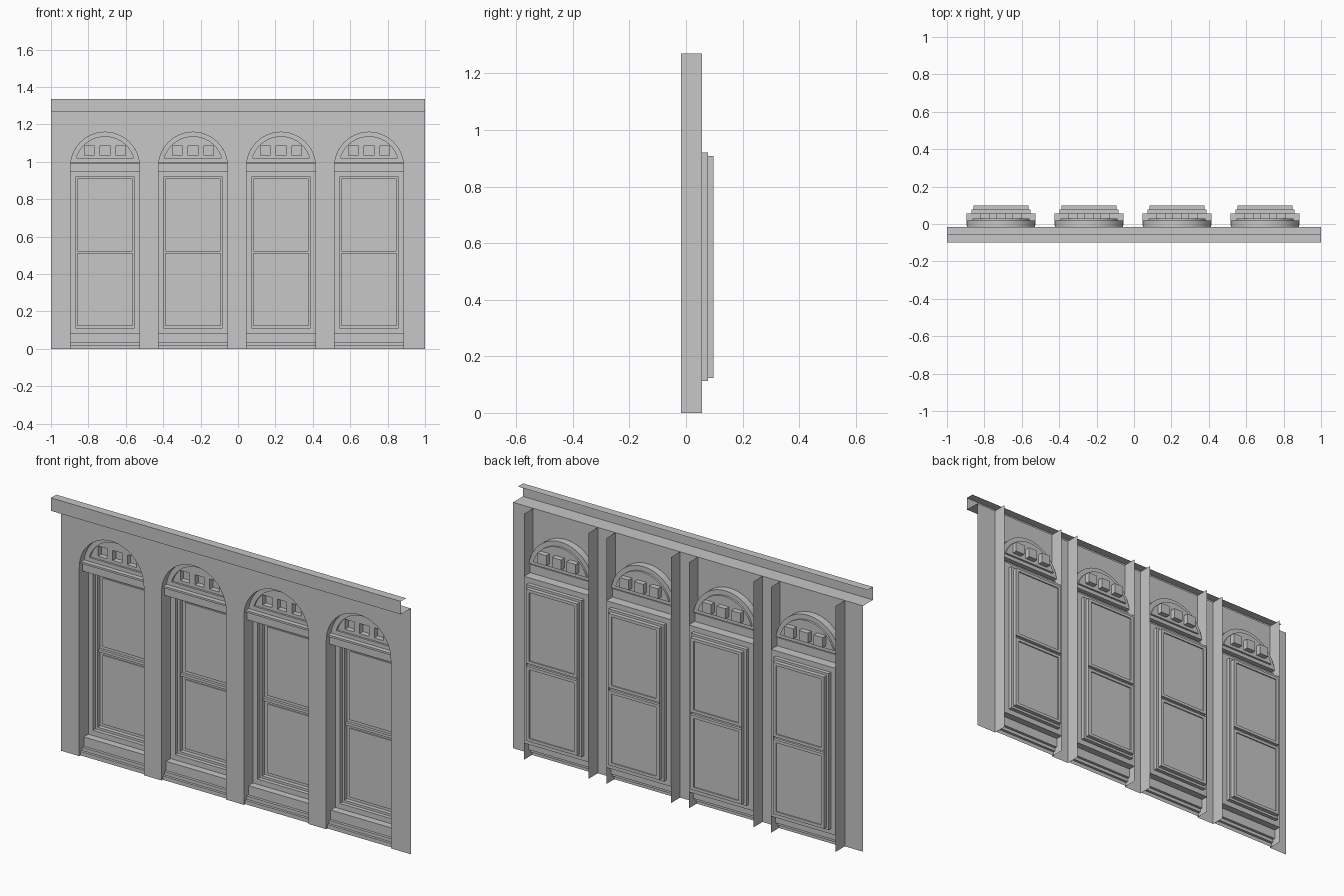
import bpy
import bmesh
import math

cube = bpy.data.objects.get("Cube")
if cube:
    bpy.data.objects.remove(cube, do_unlink=True)

grey = bpy.data.materials.new("stone_grey")
grey.use_nodes = True
COLOUR = (0.57, 0.57, 0.57, 1)
grey.diffuse_color = COLOUR
grey.node_tree.nodes["Principled BSDF"].inputs["Base Color"].default_value = COLOUR

CENTRES = [-0.711 + 0.4705 * i for i in range(4)]
HALF = 0.1845          # half width of an opening
SPRING = 0.974         # height of the arch centres
WALL_Y, FRAME_Y, SASH_Y = -0.017, 0.057, 0.098
WALL_TOP, TOP = 1.27, 1.337
RING_Y, TYMPANUM_Y = 0.02, 0.03


def make_mesh(name, bm):
    """Turn a sheet to face the front and store it."""
    bmesh.ops.remove_doubles(bm, verts=bm.verts, dist=1e-5)
    bmesh.ops.recalc_face_normals(bm, faces=bm.faces)
    if sum(f.normal.y * f.calc_area() for f in bm.faces) > 0:
        bmesh.ops.reverse_faces(bm, faces=bm.faces)
    mesh = bpy.data.meshes.new(name)
    bm.to_mesh(mesh)
    bm.free()
    mesh.materials.append(grey)
    return mesh


def place(name, mesh, x=0.0):
    obj = bpy.data.objects.new(name, mesh)
    obj.location.x = x
    bpy.context.collection.objects.link(obj)


def loop(bm, points, y):
    return [bm.verts.new((x, y, z)) for x, z in points]


def bridge(bm, a, b, closed=True):
    n = len(a)
    for i in range(n if closed else n - 1):
        j = (i + 1) % n
        bm.faces.new((a[i], a[j], b[j], b[i]))


def rect(half, low, high, x=0.0):
    return [(x - half, low), (x + half, low), (x + half, high), (x - half, high)]


def arc(radius, base, x=0.0, steps=24):
    """Arc from left to right, cut off at the base height."""
    start = math.asin((base - SPRING) / radius)
    sweep = math.pi - 2 * start
    angles = [math.pi - start - sweep * i / steps for i in range(steps + 1)]
    return [(x + radius * math.cos(a), SPRING + radius * math.sin(a)) for a in angles]


def nested(bm, levels, fill=False):
    """Join a list of (outline, depth) loops into steps."""
    loops = [loop(bm, points, y) for points, y in levels]
    for a, b in zip(loops, loops[1:]):
        bridge(bm, a, b)
    if fill:
        bm.faces.new(loops[-1])


def sweep_x(bm, profile, half):
    """Sheet made by running a (y, z) profile across x."""
    sides = [[bm.verts.new((s * half, y, z)) for y, z in profile] for s in (-1, 1)]
    bridge(bm, *sides, closed=False)


def moulding(name, profile, half):
    bm = bmesh.new()
    sweep_x(bm, profile, half)
    return make_mesh(name, bm)


# Wall sheet: piers from floor to top, and a spandrel above each arch
bm = bmesh.new()
sides = [-1] + [cx + s * HALF for cx in CENTRES for s in (-1, 1)] + [1]
for left, right in zip(sides[::2], sides[1::2]):
    for low, high in ((0, SPRING), (SPRING, WALL_TOP)):
        bm.faces.new(loop(bm, rect((right - left) / 2, low, high, (left + right) / 2), WALL_Y))
for cx in CENTRES:
    curve = arc(HALF, SPRING, cx)
    bridge(bm, loop(bm, curve, WALL_Y),
           loop(bm, [(x, WALL_TOP) for x, z in curve], WALL_Y), closed=False)
place("wall", make_mesh("wall", bm))

# Cornice: ledge, front band and top lip
place("cornice", moulding("cornice", [
    (WALL_Y, WALL_TOP), (-0.098, WALL_TOP), (-0.098, TOP), (-0.055, TOP)], 1))

# Jambs: full height side sheets of an opening
bm = bmesh.new()
for s in (-1, 1):
    bm.faces.new([bm.verts.new((s * HALF, y, z)) for y, z in (
        (WALL_Y, 0), (FRAME_Y, 0), (FRAME_Y, WALL_TOP), (WALL_Y, WALL_TOP))])
jambs = make_mesh("jambs", bm)

# Window frame stepping back to two sashes with panes and a meeting rail
bm = bmesh.new()
outer, inner = rect(0.158, 0.112, 0.92), rect(0.146, 0.124, 0.908)
nested(bm, [(rect(HALF, 0.085, 0.947), FRAME_Y), (outer, FRAME_Y),
            (outer, 0.077), (inner, 0.077), (inner, SASH_Y)])
for low, high in ((0.124, 0.51), (0.524, 0.908)):
    pane = rect(0.128, low + 0.015, high - 0.015)
    nested(bm, [(rect(0.146, low, high), SASH_Y), (pane, SASH_Y), (pane, 0.092)], True)
sweep_x(bm, [(SASH_Y, 0.51), (0.084, 0.51), (0.084, 0.524), (SASH_Y, 0.524)], 0.146)
window_frame = make_mesh("window_frame", bm)

# Stepped sill and lintel moulding
sill = moulding("sill", [
    (FRAME_Y, 0.085), (0.02, 0.085), (0.02, 0.037), (0.006, 0.037),
    (0.006, 0.02), (-0.007, 0.02), (-0.007, 0)], HALF)
lintel = moulding("lintel", [
    (FRAME_Y, 0.947), (0.008, 0.947), (0.008, 0.99), (-0.004, 0.99),
    (-0.004, 1), (RING_Y, 1)], HALF)

# Arch: soffit, ring and recessed tympanum with three square niches
bm = bmesh.new()
big, small = arc(HALF, 1.0), arc(0.16, 1.02)
bridge(bm, loop(bm, big, WALL_Y), loop(bm, big, RING_Y), closed=False)
nested(bm, [(big, RING_Y), (small, RING_Y), (small, TYMPANUM_Y)])
niches = [rect(0.026, 1.035, 1.087, x) for x in (-0.084, 0, 0.084)]
edges = []
for points in [small] + niches:
    verts = loop(bm, points, TYMPANUM_Y)
    edges += [bm.edges.new((verts[i - 1], verts[i])) for i in range(len(verts))]
bmesh.ops.triangle_fill(bm, edges=edges, use_beauty=True, normal=(0, -1, 0))
for points in niches:
    nested(bm, [(points, TYMPANUM_Y), (points, FRAME_Y)], True)
arch = make_mesh("arch", bm)

# Repeat the window parts along the wall
parts = {"jambs": jambs, "window_frame": window_frame, "sill": sill,
         "lintel": lintel, "arch": arch}
for i, cx in enumerate(CENTRES, 1):
    for name, mesh in parts.items():
        place(f"{name}_{i}", mesh, cx)
